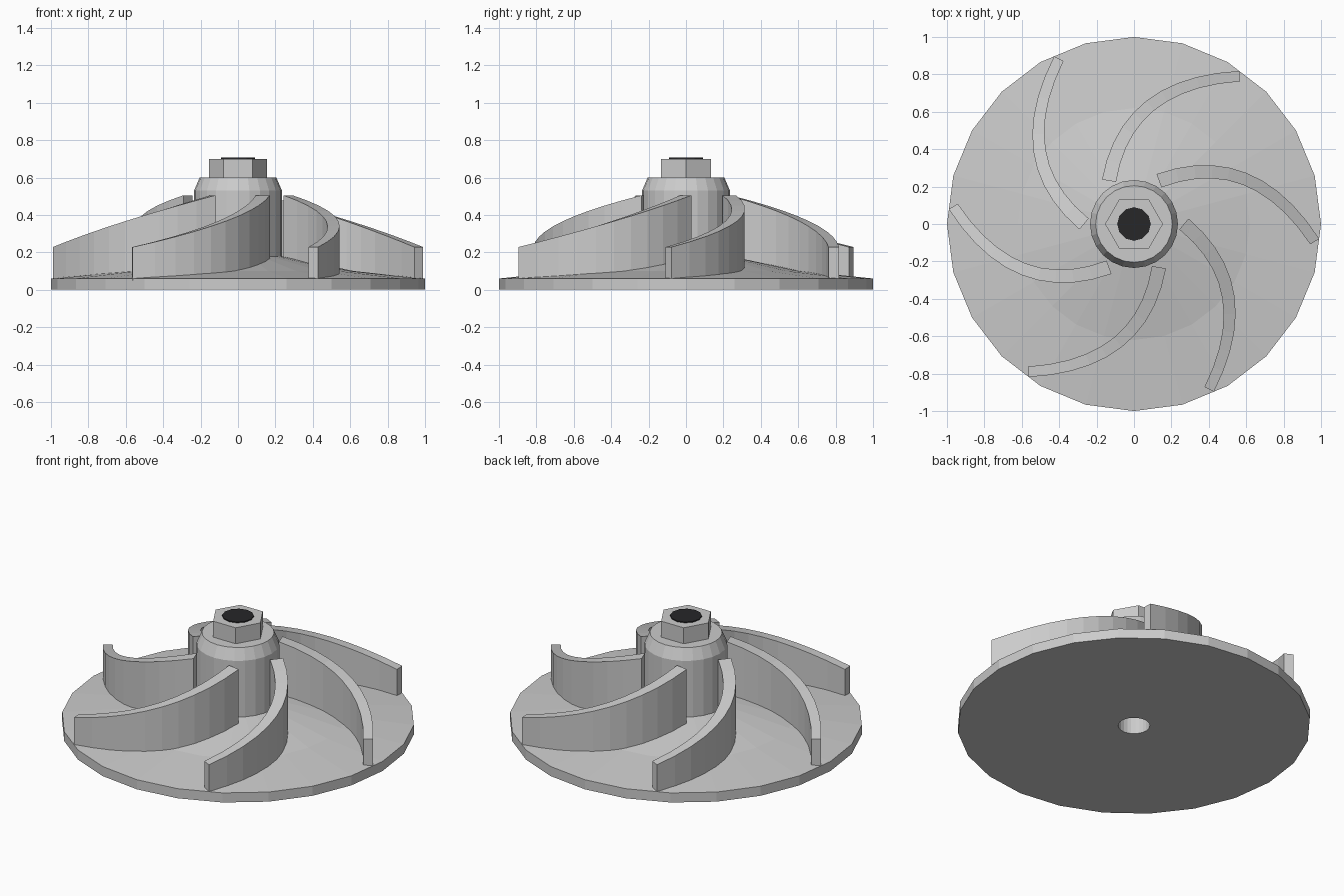
import bpy, bmesh
from math import sin, cos, pi, radians
from mathutils import Vector, Matrix

if "Cube" in bpy.data.objects:
    bpy.data.objects.remove(bpy.data.objects["Cube"])


def finish(name, bm):
    bmesh.ops.recalc_face_normals(bm, faces=bm.faces)
    mesh = bpy.data.meshes.new(name)
    bm.to_mesh(mesh)
    bm.free()
    obj = bpy.data.objects.new(name, mesh)
    bpy.context.collection.objects.link(obj)
    return obj


def lathe(name, profile, sides=24):
    """Revolve a closed (radius, z) outline around z."""
    bm = bmesh.new()
    rings = [[bm.verts.new((r * cos(2 * pi * i / sides), r * sin(2 * pi * i / sides), z))
              for i in range(sides)] for r, z in profile]
    for a, b in zip(rings, rings[1:] + rings[:1]):
        for i in range(sides):
            j = (i + 1) % sides
            bm.faces.new((a[i], a[j], b[j], b[i]))
    return finish(name, bm)


def prism(name, radius, z0, z1, sides, turn=0.0):
    bm = bmesh.new()
    bmesh.ops.create_cone(bm, cap_ends=True, segments=sides, radius1=radius,
                          radius2=radius, depth=z1 - z0,
                          matrix=Matrix.Translation((0, 0, (z0 + z1) / 2))
                          @ Matrix.Rotation(turn, 4, 'Z'))
    return finish(name, bm)


# Back plate with gently rising top, and the bored hub
BORE = 0.09
lathe("back_plate", [(BORE, 0), (1, 0), (1, 0.06), (0.62, 0.10), (0.23, 0.18), (BORE, 0.18)])
lathe("hub", [(BORE, 0.17), (0.235, 0.17), (0.235, 0.53), (0.205, 0.60), (BORE, 0.60)])

# Hex nut with a dark bore face on top
prism("hex_nut", 0.155, 0.60, 0.70, 6, radians(30))
bore = prism("nut_bore", BORE, 0.69, 0.706, 12)
dark = bpy.data.materials.new("dark_bore")
dark.diffuse_color = (0.02, 0.02, 0.022, 1)
dark.use_nodes = True
dark.node_tree.nodes["Principled BSDF"].inputs["Base Color"].default_value = dark.diffuse_color
bore.data.materials.append(dark)

# Curved vane: swept along a bezier, tapering in height and thickness
P0, P1, P2 = Vector((0.267, 0)), Vector((0.675, -0.34)), Vector((0.402, -0.884))
STEPS = 10


def vane(name, angle):
    bm = bmesh.new()
    sections = []
    for k in range(STEPS + 1):
        t = k / STEPS
        p = (1 - t) ** 2 * P0 + 2 * t * (1 - t) * P1 + t * t * P2
        d = ((1 - t) * (P1 - P0) + t * (P2 - P1)).normalized()
        n = Vector((-d.y, d.x)) * (0.076 + (0.056 - 0.076) * t) / 2
        top = 0.505 + (0.228 - 0.505) * t
        sections.append([bm.verts.new((q.x, q.y, z)) for q, z in
                         ((p + n, 0.05), (p + n, top), (p - n, top), (p - n, 0.05))])
    for a, b in zip(sections, sections[1:]):
        for i in range(4):
            j = (i + 1) % 4
            bm.faces.new((a[i], a[j], b[j], b[i]))
    bm.faces.new(sections[0])
    bm.faces.new(sections[-1])
    bm.transform(Matrix.Rotation(angle, 4, 'Z'))
    finish(name, bm)


for i in range(6):
    vane(f"vane_{i + 1}", radians(60 * i))
